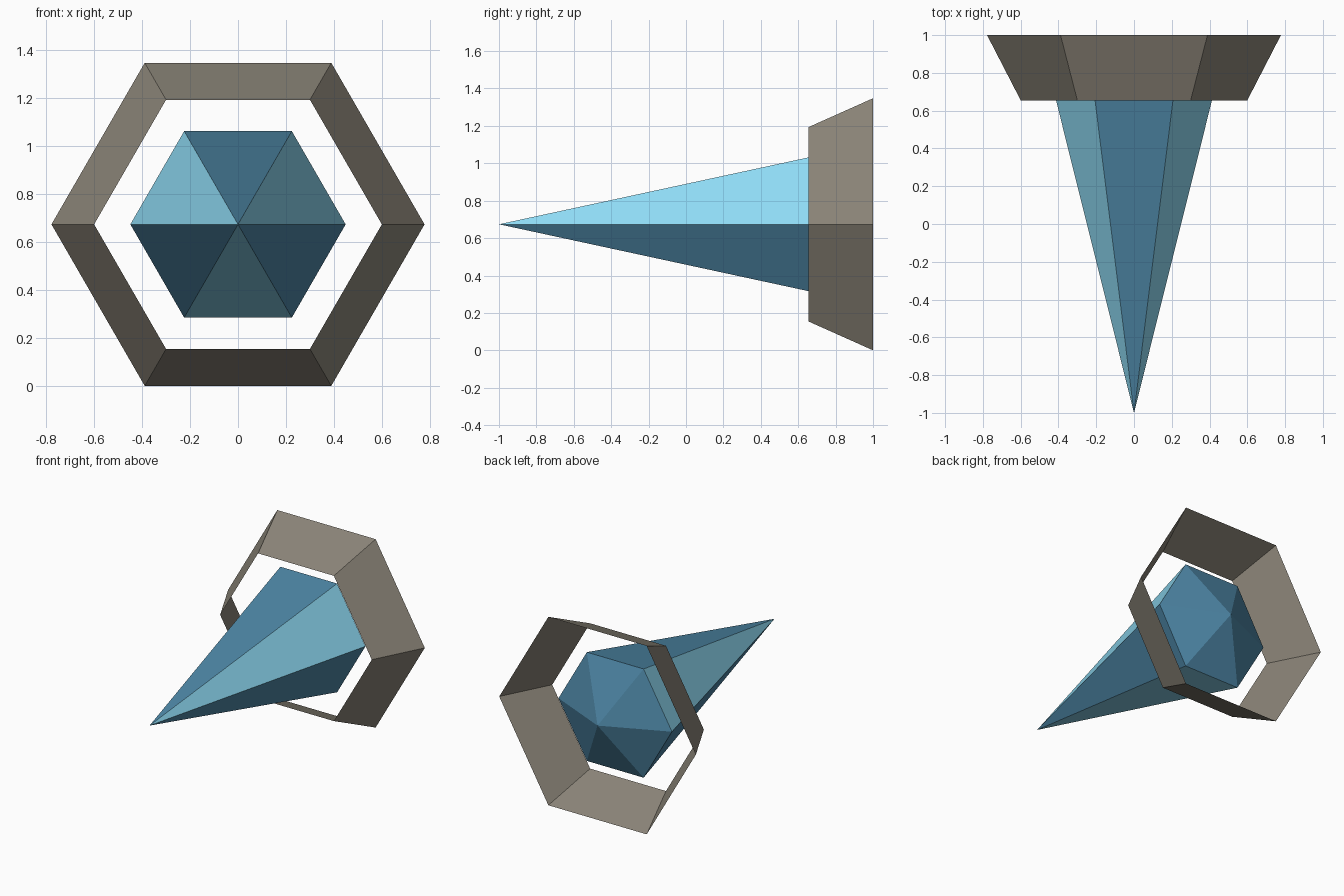
import bpy, bmesh
from math import cos, sin, pi

if "Cube" in bpy.data.objects:
    bpy.data.objects.remove(bpy.data.objects["Cube"])

CZ = 0.674  # height of the shared axis


def material(name, rgb):
    m = bpy.data.materials.new(name)
    m.diffuse_color = (*rgb, 1)
    m.use_nodes = True
    m.node_tree.nodes["Principled BSDF"].inputs["Base Color"].default_value = m.diffuse_color
    return m


def hexagon(bm, radius, y):
    return [bm.verts.new((radius * cos(i * pi / 3), y, CZ + radius * sin(i * pi / 3)))
            for i in range(6)]


def finish(bm, name, mats):
    me = bpy.data.meshes.new(name)
    bm.to_mesh(me)
    bm.free()
    for m in mats:
        me.materials.append(m)
    ob = bpy.data.objects.new(name, me)
    bpy.context.collection.objects.link(ob)


blue = material("blue", (0.075, 0.24, 0.38))
cyan = material("light_blue", (0.27, 0.70, 0.90))
tan = material("warm_grey", (0.26, 0.235, 0.19))

# Spike: long hexagonal point with alternating colours, short pyramid at the back
bm = bmesh.new()
rim = hexagon(bm, 0.449, 0.80)
tip = bm.verts.new((0, -1, CZ))
tail = bm.verts.new((0, 1, CZ))
for i in range(6):
    a, b = rim[i], rim[(i + 1) % 6]
    bm.faces.new((tip, a, b)).material_index = (i + 1) % 2
    bm.faces.new((tail, b, a))
bmesh.ops.recalc_face_normals(bm, faces=bm.faces)
finish(bm, "spike", [blue, cyan])

# Ring: thin flared hexagonal band floating around the back of the spike
bm = bmesh.new()
front = hexagon(bm, 0.60, 0.655)
back = hexagon(bm, 0.778, 1.0)
for i in range(6):
    j = (i + 1) % 6
    bm.faces.new((front[i], back[i], back[j], front[j]))
finish(bm, "flared_ring", [tan])
